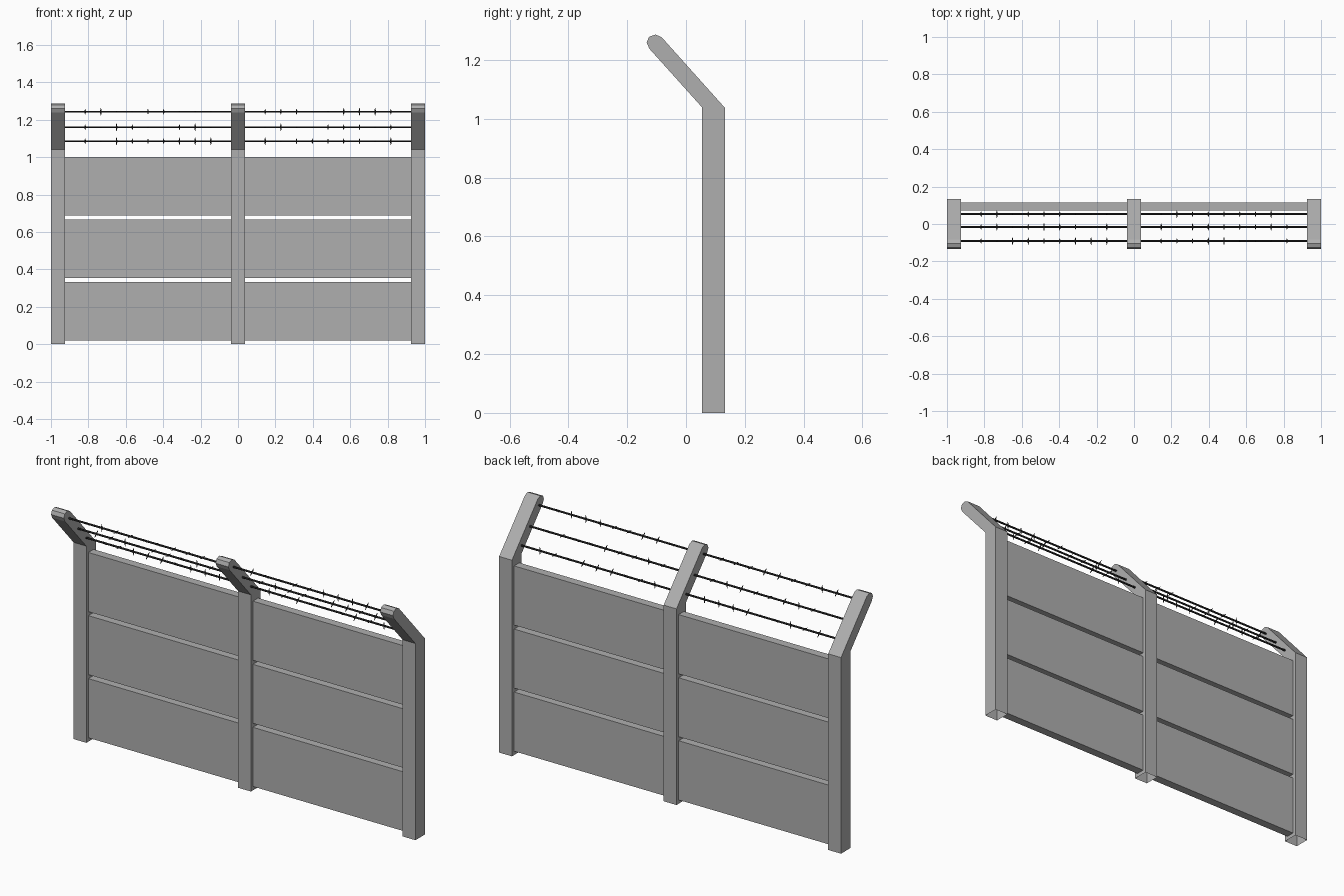
import bpy, bmesh, math, random
from mathutils import Matrix, Vector

if "Cube" in bpy.data.objects:
    bpy.data.objects.remove(bpy.data.objects["Cube"])

random.seed(4)


def material(name, color):
    m = bpy.data.materials.new(name)
    m.diffuse_color = (*color, 1)
    m.use_nodes = True
    m.node_tree.nodes["Principled BSDF"].inputs["Base Color"].default_value = m.diffuse_color
    return m


concrete = material("concrete grey", (0.43, 0.43, 0.43))
steel = material("dark wire", (0.025, 0.025, 0.025))


def finish(bm, name, mat):
    bmesh.ops.recalc_face_normals(bm, faces=bm.faces)
    me = bpy.data.meshes.new(name)
    bm.to_mesh(me)
    bm.free()
    me.materials.append(mat)
    ob = bpy.data.objects.new(name, me)
    bpy.context.collection.objects.link(ob)
    return ob


# Posts: bent side profile (y, z) with a rounded tip, extruded along x
PROFILE = [(0.054, 0), (0.133, 0), (0.133, 1.037), (-0.083, 1.278),
           (-0.104, 1.287), (-0.126, 1.279), (-0.134, 1.259),
           (-0.124, 1.238), (0.054, 1.04)]
POST_W = 0.075


def post(name, xc):
    bm = bmesh.new()
    verts = [bm.verts.new((xc - POST_W / 2, y, z)) for y, z in PROFILE]
    face = bm.faces.new(verts)
    ext = bmesh.ops.extrude_face_region(bm, geom=[face])
    moved = [g for g in ext["geom"] if isinstance(g, bmesh.types.BMVert)]
    bmesh.ops.translate(bm, verts=moved, vec=(POST_W, 0, 0))
    bmesh.ops.recalc_face_normals(bm, faces=bm.faces)
    # the foot is open underneath
    foot = [f for f in bm.faces if all(v.co.z < 1e-4 for v in f.verts)]
    bmesh.ops.delete(bm, geom=foot, context='FACES_ONLY')
    finish(bm, name, concrete)


for name, x in (("post_left", -0.9625), ("post_middle", 0), ("post_right", 0.9625)):
    post(name, x)


# Panels: three slabs per bay, separated by narrow gaps
def panel(name, x0, x1, z0, z1, y0=0.071, y1=0.115):
    bm = bmesh.new()
    bmesh.ops.create_cube(bm, size=1, matrix=Matrix.Translation(
        ((x0 + x1) / 2, (y0 + y1) / 2, (z0 + z1) / 2))
        @ Matrix.Diagonal((x1 - x0, y1 - y0, z1 - z0, 1)))
    finish(bm, name, concrete)


# Barbed wire: thin rod with pointed barbs at regular slots
def barbed_wire(name, x0, x1, y, z):
    bm = bmesh.new()
    mid, length = (x0 + x1) / 2, x1 - x0
    bmesh.ops.create_cone(bm, cap_ends=True, segments=6, radius1=0.005,
                          radius2=0.005, depth=length,
                          matrix=Matrix.Translation((mid, y, z))
                          @ Matrix.Rotation(math.pi / 2, 4, 'Y'))
    for i in range(-4, 5):
        turn = random.choice((0, 0.25, 0.5, 0.75)) * math.pi
        place = (Matrix.Translation((mid + i * 0.084, y, z))
                 @ Matrix.Rotation(turn, 4, 'X'))
        for flip in (0, math.pi):
            bmesh.ops.create_cone(bm, cap_ends=True, segments=4, radius1=0.005,
                                  radius2=0.001, depth=0.02,
                                  matrix=place @ Matrix.Rotation(flip, 4, 'X')
                                  @ Matrix.Translation((0, 0, 0.01)))
    finish(bm, name, steel)


for bay, x0, x1 in (("left", -0.925, -0.0375), ("right", 0.0375, 0.925)):
    for i, (z0, z1) in enumerate(((0.02, 0.333), (0.354, 0.666), (0.687, 1.0))):
        panel(f"panel_{bay}_{i + 1}", x0, x1, z0, z1)
    for i, (y, z) in enumerate(((0.053, 1.085), (-0.016, 1.16), (-0.091, 1.243))):
        barbed_wire(f"barbed_wire_{bay}_{i + 1}", x0, x1, y, z)
